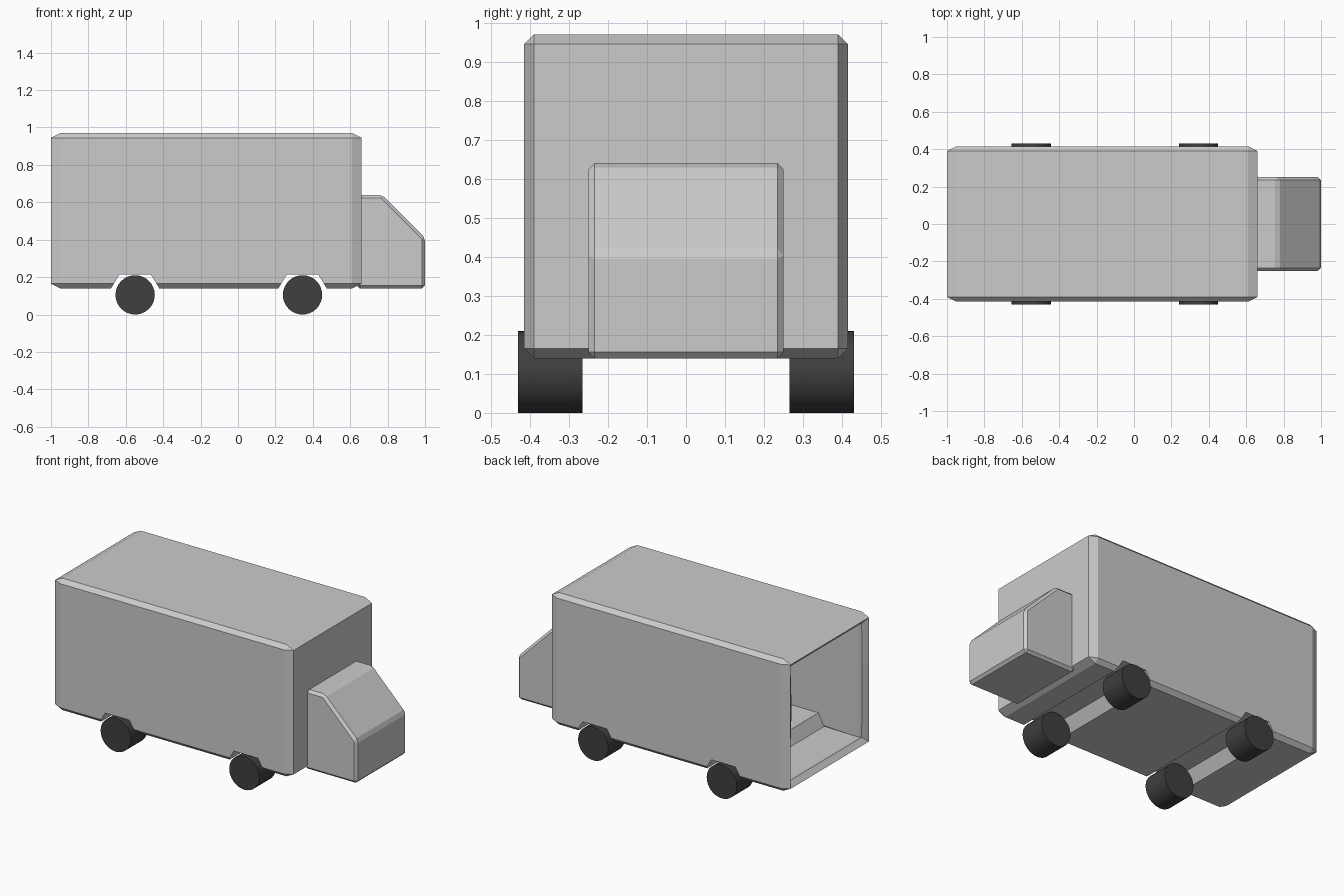
import bpy, bmesh, math
from mathutils import Matrix, Vector

if "Cube" in bpy.data.objects:
    bpy.data.objects.remove(bpy.data.objects["Cube"])


def material(name, color):
    m = bpy.data.materials.new(name)
    m.diffuse_color = (*color, 1)
    m.use_nodes = True
    m.node_tree.nodes["Principled BSDF"].inputs["Base Color"].default_value = m.diffuse_color
    return m


def make_object(name, bm):
    bmesh.ops.recalc_face_normals(bm, faces=bm.faces[:])
    mesh = bpy.data.meshes.new(name)
    bm.to_mesh(mesh)
    bm.free()
    obj = bpy.data.objects.new(name, mesh)
    bpy.context.collection.objects.link(obj)
    return obj


def prism(profile, half_width):
    """Side profile (x, z) extruded across y."""
    bm = bmesh.new()
    face = bm.faces.new([bm.verts.new((x, -half_width, z)) for x, z in profile])
    side = bmesh.ops.extrude_face_region(bm, geom=[face])
    verts = [g for g in side["geom"] if isinstance(g, bmesh.types.BMVert)]
    bmesh.ops.translate(bm, vec=(0, 2 * half_width, 0), verts=verts)
    return bm


def chamfer(bm, width):
    bmesh.ops.recalc_face_normals(bm, faces=bm.faces[:])
    bmesh.ops.bevel(bm, geom=bm.edges[:], offset=width, segments=1,
                    profile=0.5, affect='EDGES')


red = material("red_paint", (0.9, 0.18, 0.18))
grey = material("grey_paint", (0.8, 0.8, 0.8))
black = material("tyre_black", (0.05, 0.05, 0.05))
axles = (-0.55, 0.345)

# Cargo box: chamfered at half length, then stretched so the x chamfers are longer
bm = prism([(-0.5, 0.14), (0.33, 0.14), (0.33, 0.97), (-0.5, 0.97)], 0.415)
chamfer(bm, 0.025)
bmesh.ops.scale(bm, vec=(2, 1, 1), verts=bm.verts[:])
box = make_object("cargo_box", bm)

# Wheel channels cut across the full width
cutters = []
for x in axles:
    shape = [(x - 0.165, 0.08), (x + 0.165, 0.08), (x + 0.084, 0.215), (x - 0.084, 0.215)]
    cutter = make_object("wheel_channel_cutter", prism(shape, 0.6))
    cutter.hide_render = True
    mod = box.modifiers.new("channel", 'BOOLEAN')
    mod.operation = 'DIFFERENCE'
    mod.solver = 'EXACT'
    mod.object = cutter
    cutters.append(cutter)
evaluated = box.evaluated_get(bpy.context.evaluated_depsgraph_get())
cut_mesh = bpy.data.meshes.new_from_object(evaluated)
box.modifiers.clear()
for cutter in cutters:
    bpy.data.objects.remove(cutter)

# Open rear end, red upper band on the upright faces, wall thickness
bm = bmesh.new()
bm.from_mesh(cut_mesh)
bm.normal_update()
rear = [f for f in bm.faces if f.normal.x < -0.99 and f.calc_center_median().x < -0.99]
bmesh.ops.delete(bm, geom=rear, context='FACES')
bmesh.ops.bisect_plane(bm, geom=bm.verts[:] + bm.edges[:] + bm.faces[:],
                       plane_co=(0, 0, 0.652), plane_no=(0, 0, 1))
bm.normal_update()
for f in bm.faces:
    f.material_index = int(f.calc_center_median().z > 0.66 and abs(f.normal.z) < 0.3)
bm.to_mesh(cut_mesh)
bm.free()
box.data = cut_mesh
box.data.materials.clear()
box.data.materials.append(grey)
box.data.materials.append(red)
wall = box.modifiers.new("wall", 'SOLIDIFY')
wall.thickness = 0.045
wall.offset = -1
wall.use_even_offset = True

# Sloped cab
bm = prism([(0.635, 0.14), (1.0, 0.14), (1.0, 0.41), (0.77, 0.64), (0.635, 0.64)], 0.25)
chamfer(bm, 0.016)
make_object("cab", bm)

# Wheels
for x in axles:
    for side, label in ((-1, "front"), (1, "back")):
        bm = bmesh.new()
        place = Matrix.Translation((x, side * 0.3475, 0.105)) @ Matrix.Rotation(math.pi / 2, 4, 'X')
        bmesh.ops.create_cone(bm, cap_ends=True, segments=32, radius1=0.105,
                              radius2=0.105, depth=0.165, matrix=place)
        wheel = make_object("wheel_" + label, bm)
        wheel.data.materials.append(black)
        bpy.ops.object.select_all(action='DESELECT')
        wheel.select_set(True)
        bpy.context.view_layer.objects.active = wheel
        bpy.ops.object.shade_smooth_by_angle(angle=math.radians(40))
